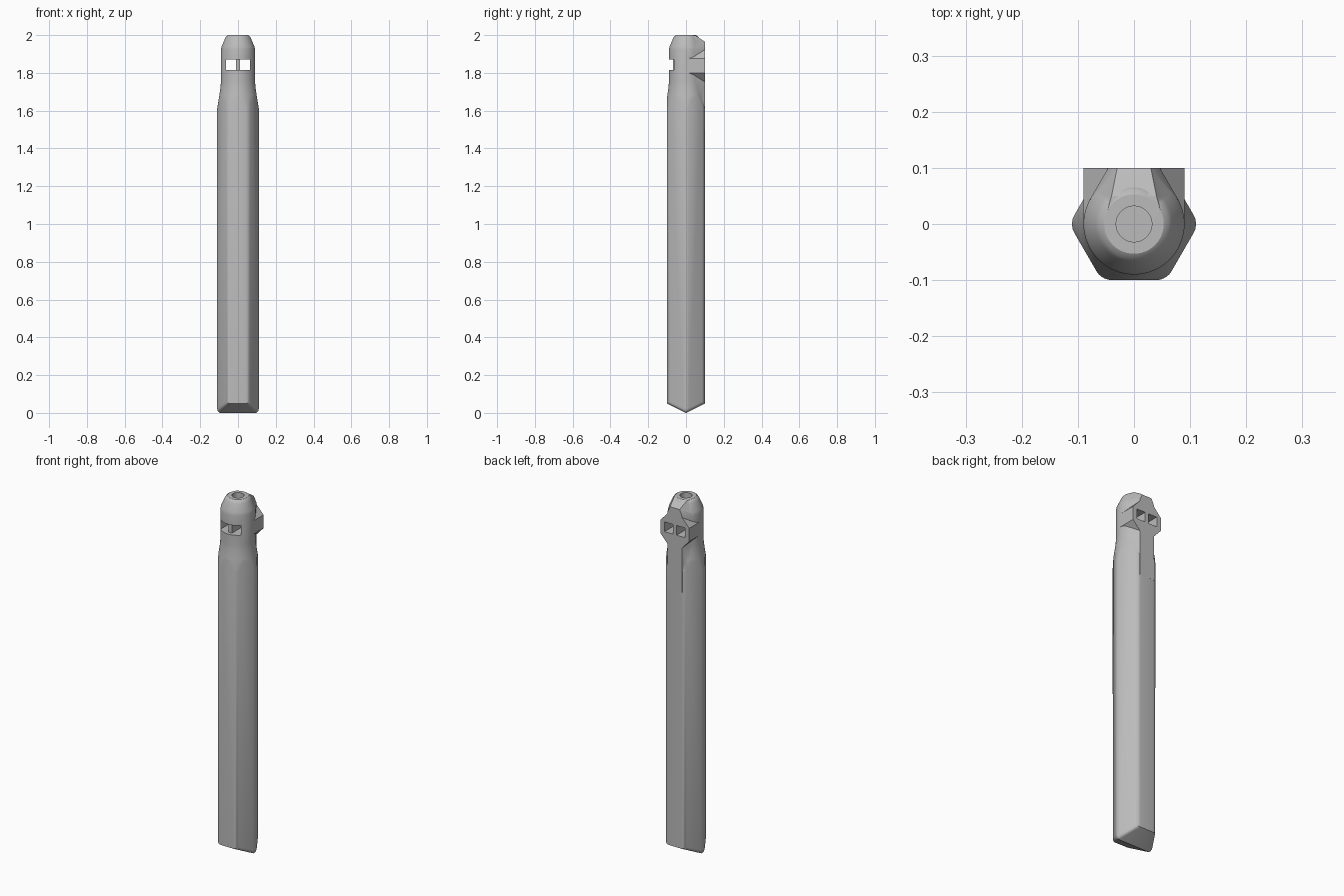
import bpy, bmesh, math

if "Cube" in bpy.data.objects:
    bpy.data.objects.remove(bpy.data.objects["Cube"], do_unlink=True)

grey = bpy.data.materials.new("plain_grey")
grey.use_nodes = True
grey.diffuse_color = (0.5, 0.5, 0.5, 1)
grey.node_tree.nodes["Principled BSDF"].inputs["Base Color"].default_value = (0.5, 0.5, 0.5, 1)


def make_object(name, bm):
    bmesh.ops.recalc_face_normals(bm, faces=bm.faces[:])
    mesh = bpy.data.meshes.new(name)
    bm.to_mesh(mesh)
    bm.free()
    mesh.materials.append(grey)
    obj = bpy.data.objects.new(name, mesh)
    bpy.context.collection.objects.link(obj)
    return obj


def hull(points):
    """Convex solid around points, with flat faces merged."""
    bm = bmesh.new()
    for p in points:
        bm.verts.new(p)
    bmesh.ops.convex_hull(bm, input=bm.verts[:])
    loose = [v for v in bm.verts if not v.link_faces]
    bmesh.ops.delete(bm, geom=loose, context='VERTS')
    bmesh.ops.dissolve_limit(bm, angle_limit=0.01, verts=bm.verts[:], edges=bm.edges[:])
    return bm


def mirrored(points):
    return [(s * x, y, z) for x, y, z in points for s in (-1, 1)]


def box(name, x0, x1, y0, y1, z0, z1):
    return make_object(name, hull([(x, y, z) for x in (x0, x1) for y in (y0, y1) for z in (z0, z1)]))


def revolve(name, profile, steps=64):
    """Closed solid of revolution from (radius, height) pairs."""
    bm = bmesh.new()
    rings = []
    for r, z in profile:
        rings.append([bm.verts.new((r * math.cos(a), r * math.sin(a), z))
                      for a in (math.tau * i / steps for i in range(steps))])
    for low, high in zip(rings, rings[1:]):
        for i in range(steps):
            j = (i + 1) % steps
            bm.faces.new((low[i], low[j], high[j], high[i]))
    bm.faces.new(rings[0][::-1])
    bm.faces.new(rings[-1])
    return make_object(name, bm)


def combine(target, other, operation):
    mod = target.modifiers.new(operation.lower(), 'BOOLEAN')
    mod.operation = operation
    mod.solver = 'EXACT'
    mod.object = other
    bpy.ops.object.select_all(action='DESELECT')
    bpy.context.view_layer.objects.active = target
    target.select_set(True)
    bpy.ops.object.modifier_apply(modifier=mod.name)
    bpy.data.objects.remove(other, do_unlink=True)


# Hexagonal rod with a wedge-shaped foot and softened corners
APOTHEM = 0.1
CORNER = APOTHEM / math.cos(math.pi / 6)
half = CORNER / 2
bm = hull(mirrored([(half, -APOTHEM, 2.1), (half, APOTHEM, 2.1), (CORNER, 0, 2.1),
                    (half, -APOTHEM, 0.05), (half, APOTHEM, 0.05), (CORNER, 0, 0)]))
soft = []
for e in bm.edges:
    a, b = (v.co for v in e.verts)
    upright = abs(a.z - b.z) > 1
    slanted = max(a.z, b.z) < 0.1 and abs(a.z - b.z) > 0.01
    if upright or slanted:
        soft.append(e)
bmesh.ops.bevel(bm, geom=soft, offset=0.017, offset_type='OFFSET', segments=5,
                profile=0.5, affect='EDGES', clamp_overlap=True)
rod = make_object("hexagonal_rod", bm)

# Round neck and domed tip turned out of the rod
envelope = revolve("neck_envelope", [
    (0.14, -0.1), (0.14, 1.45), (0.112, 1.6), (0.099, 1.68), (0.092, 1.73), (0.09, 1.76),
    (0.09, 1.925), (0.087, 1.94), (0.068, 1.983), (0.062, 1.994), (0.053, 2.0)])
combine(rod, envelope, 'INTERSECT')

# Flat-backed spine blending tangentially into the neck
spine = make_object("back_spine", hull(mirrored([
    (0.046, APOTHEM, 1.5), (0.078, 0.045, 1.5), (0.04, 0, 1.5),
    (0.046, APOTHEM, 1.93), (0.078, 0.045, 1.93), (0.04, 0, 1.93),
    (0.03, APOTHEM, 1.965), (0.04, 0.05, 1.998), (0.047, 0.025, 2.0), (0.03, 0, 2.0)])))
combine(rod, spine, 'UNION')

# Side ears of the back lug
ears = make_object("lug_ears", hull(mirrored([
    (x, y, z) for y in (0, APOTHEM)
    for x, z in ((0.09, 1.8), (0.09, 1.875), (0.044, 1.925), (0.044, 1.75))])))
combine(rod, ears, 'UNION')

# Front slot, twin through-windows and the socket in the tip
LOW, HIGH = 1.815, 1.87
combine(rod, box("front_slot", -0.064, 0.064, -0.2, -0.07, LOW, HIGH), 'DIFFERENCE')
for side in (-1, 1):
    combine(rod, box("window", side * 0.011, side * 0.064, -0.15, 0.2, LOW, HIGH), 'DIFFERENCE')
combine(rod, revolve("tip_socket", [(0.032, 1.9), (0.032, 2.1)], 32), 'DIFFERENCE')

bpy.ops.object.select_all(action='DESELECT')
bpy.context.view_layer.objects.active = rod
rod.select_set(True)
bpy.ops.object.shade_smooth_by_angle(angle=math.radians(28))
